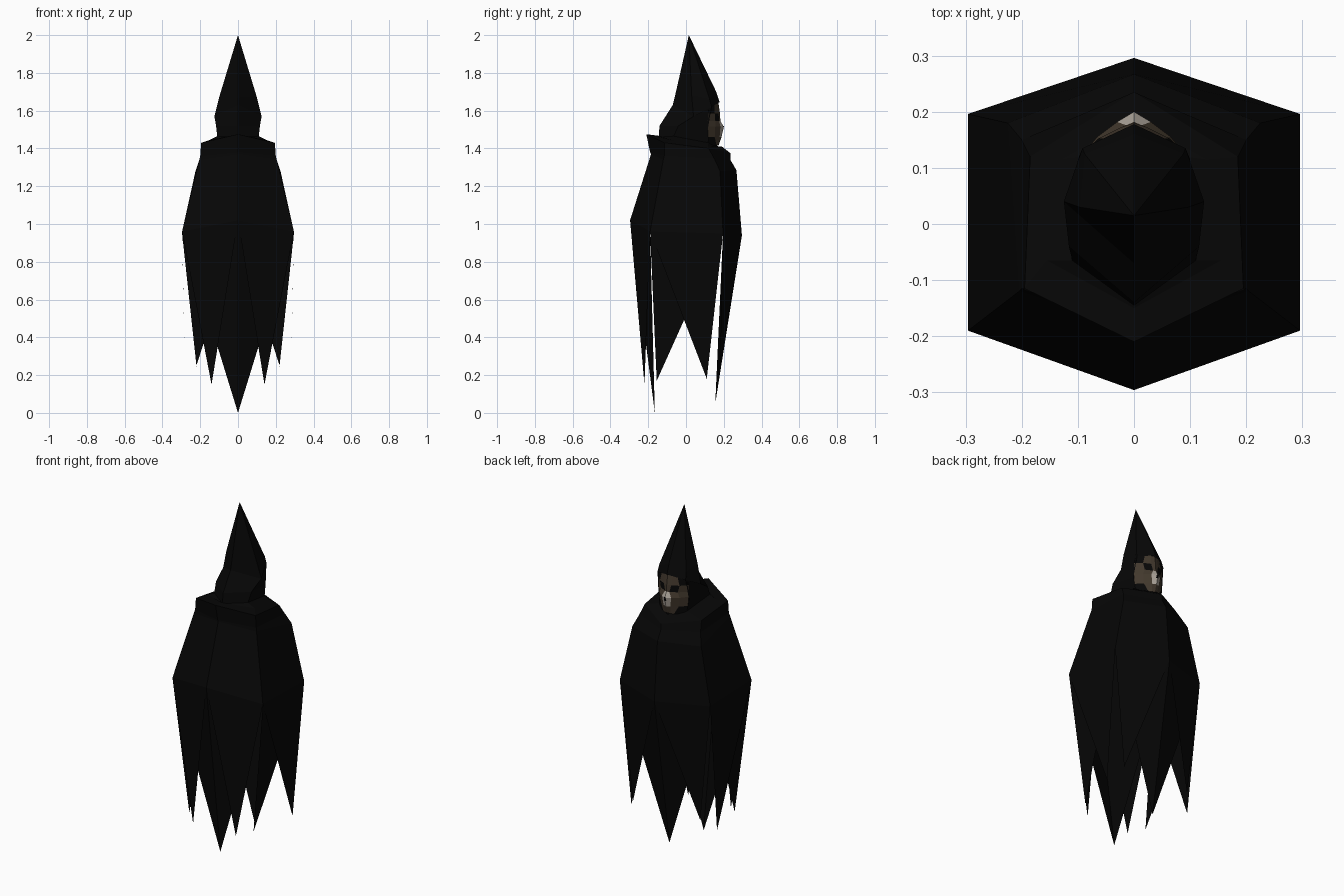
import bpy, bmesh

if "Cube" in bpy.data.objects:
    bpy.data.objects.remove(bpy.data.objects["Cube"])

def material(name, rgb):
    m = bpy.data.materials.new(name)
    m.diffuse_color = (*rgb, 1)
    m.use_nodes = True
    m.node_tree.nodes["Principled BSDF"].inputs["Base Color"].default_value = m.diffuse_color
    return m

BLACK = material("black cloth", (0.002, 0.002, 0.002))
BROWN = material("aged brown", (0.055, 0.040, 0.026))
BONE = material("pale bone", (0.40, 0.36, 0.31))

def finish(name, bm, mats):
    """Mirror the right half over x = 0, weld the middle and make an object."""
    half = bm.verts[:] + bm.edges[:] + bm.faces[:]
    dup = bmesh.ops.duplicate(bm, geom=half)["geom"]
    for v in [g for g in dup if isinstance(g, bmesh.types.BMVert)]:
        v.co.x = -v.co.x
    bmesh.ops.reverse_faces(bm, faces=[g for g in dup if isinstance(g, bmesh.types.BMFace)])
    bmesh.ops.remove_doubles(bm, verts=bm.verts[:], dist=0.0005)
    bmesh.ops.recalc_face_normals(bm, faces=bm.faces[:])
    me = bpy.data.meshes.new(name)
    bm.to_mesh(me)
    bm.free()
    for m in mats:
        me.materials.append(m)
    ob = bpy.data.objects.new(name, me)
    bpy.context.collection.objects.link(ob)
    return ob

def loft(rows, rule=lambda r, c: 0, skip=()):
    """Join rows of points with faces; rule gives the material slot."""
    bm = bmesh.new()
    vs = [[bm.verts.new(p) for p in row] for row in rows]
    for r in range(len(rows) - 1):
        for c in range(len(rows[r]) - 1):
            if (r, c) in skip:
                continue
            q = [vs[r][c], vs[r][c + 1], vs[r + 1][c + 1], vs[r + 1][c]]
            bm.faces.new(q).material_index = rule(r, c)
    return bm

# Half rings run: back middle, back corner, face-side corner, face-side middle
waist = [(0, -.296, 1.02), (.296, -.19, .96), (.296, .196, .95), (0, .296, .94)]
neck = [(0, -.145, 1.46), (.11, -.065, 1.465), (.09, .12, 1.43), (0, .175, 1.41)]

# Cloak body with folded collar
finish("cloak_body", loft([
    waist,
    [(0, -.185, 1.37), (.205, -.12, 1.34), (.225, .18, 1.28), (0, .267, 1.285)],
    [(0, -.19, 1.38), (.20, -.115, 1.36), (.20, .15, 1.345), (0, .235, 1.34)],
    [(0, -.21, 1.475), (.195, -.115, 1.43), (.185, .12, 1.40), (0, .235, 1.375)],
    [(0, -.15, 1.468), (.155, -.065, 1.443), (.13, .115, 1.415), (0, .19, 1.41)],
    neck,
]), [BLACK])

# Ragged hem: overlapping triangles hanging from the waist ring
bm = bmesh.new()
b, rb, rf, f = waist
strips = [
    (b, rb, (.14, -.22, .15)),        # outer back strip
    (rb, rf, (.28, .11, .18)),        # outer side strip
    (rb, rf, (.21, -.155, .17)),      # inner side strip
    (rf, f, (.22, .18, .25)),         # outer face-side strip
    (b, rb, (0, -.165, 0)),           # inner back strip
    (f, rf, (0, .155, .05)),          # inner face-side strip
]
for tri in strips:
    bm.faces.new([bm.verts.new(p) for p in tri])
finish("cloak_hem", bm, [BLACK])

# Pointed hood, open where the face looks out
apex = (0, .015, 2.0)
finish("hood", loft([
    neck,
    [(0, -.14, 1.52), (.116, -.04, 1.52), (.10, .115, 1.50), (0, .18, 1.42)],
    [(0, -.07, 1.63), (.125, .04, 1.57), (.092, .135, 1.62), (0, .178, 1.645)],
    [(0, -.06, 1.67), (.097, .03, 1.68), (.088, .125, 1.66), (0, .16, 1.70)],
    [apex] * 4,
], skip={(0, 2), (1, 2)}), [BLACK])

# Skull mask: dark sockets, pale muzzle, cloth shadow at the outer corners
def mask_rule(r, c):
    if (r, c) in {(1, 1), (4, 2), (0, 2)}:
        return 2
    return 1 if r in (2, 3) and c == 0 else 0

# Each row: height, four half widths, four depths
mask_rows = [
    (1.64, (0, .02, .05, .092), (.172, .165, .152, .125)),
    (1.585, (0, .024, .064, .098), (.18, .172, .152, .118)),
    (1.545, (0, .014, .055, .098), (.182, .176, .155, .115)),
    (1.515, (0, .03, .066, .098), (.20, .182, .155, .115)),
    (1.46, (0, .022, .058, .094), (.188, .178, .152, .115)),
    (1.415, (0, .018, .035, .09), (.172, .170, .162, .12)),
]
finish("face_mask", loft(
    [[(x, y, z) for x, y in zip(xs, ys)] for z, xs, ys in mask_rows],
    mask_rule), [BROWN, BONE, BLACK])

# Nose opening plate
finish("nose_opening", loft([
    [(0, .2005, 1.520), (.004, .198, 1.520)],
    [(0, .1965, 1.495), (.008, .194, 1.495)],
]), [BLACK])
